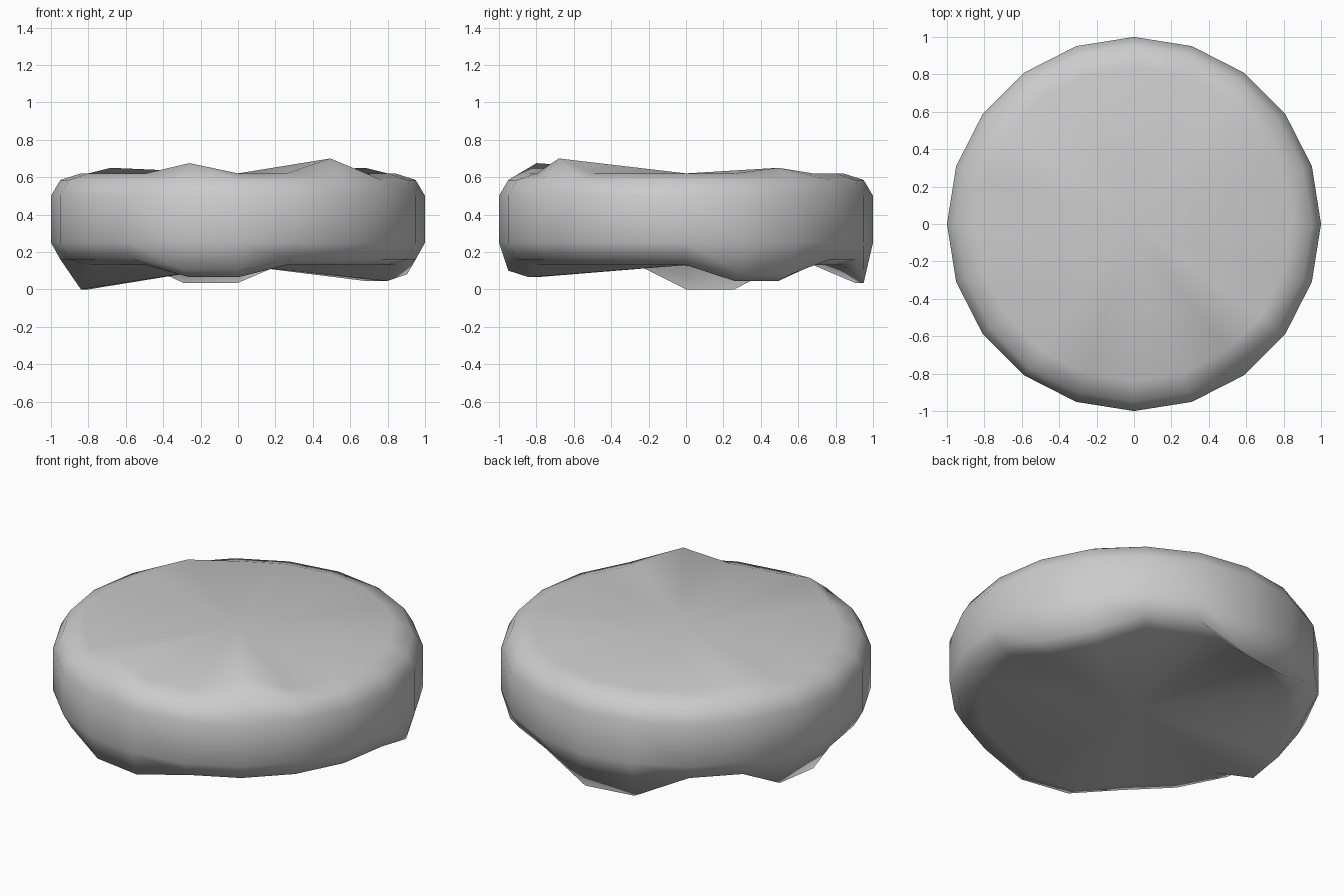
import bpy, bmesh
from math import cos, sin, radians

if "Cube" in bpy.data.objects:
    bpy.data.objects.remove(bpy.data.objects["Cube"])

SIDES = 20
STEP = 360 // SIDES

# rounded disc profile, bottom to top: (radius, height, {angle: dented height})
RINGS = [
    (0.84, 0.13, {18: 0.045, 36: 0.045, 162: 0.0, 180: 0.0, 252: 0.065, 270: 0.065}),
    (0.95, 0.16, {18: 0.08, 36: 0.08, 90: 0.035, 108: 0.035, 252: 0.10, 270: 0.10}),
    (1.0, 0.25, {}),
    (1.0, 0.50, {}),
    (0.95, 0.585, {}),
    (0.84, 0.62, {36: 0.65, 144: 0.65, 252: 0.675, 306: 0.70}),
]

bm = bmesh.new()


def ring(radius, height, bumps):
    return [bm.verts.new((radius * cos(radians(a)), radius * sin(radians(a)),
                          bumps.get(a, height)))
            for a in range(0, 360, STEP)]


rings = [ring(*r) for r in RINGS]

# side wall, split along a consistent diagonal
for low, high in zip(rings, rings[1:]):
    for i in range(SIDES):
        j = (i + 1) % SIDES
        bm.faces.new((low[i], low[j], high[i]))
        bm.faces.new((low[j], high[j], high[i]))

# fan caps
bottom = bm.verts.new((0, 0, 0.13))
top = bm.verts.new((0, 0, 0.62))
for i in range(SIDES):
    j = (i + 1) % SIDES
    bm.faces.new((bottom, rings[0][j], rings[0][i]))
    bm.faces.new((top, rings[-1][i], rings[-1][j]))

for f in bm.faces:
    f.smooth = True
bmesh.ops.recalc_face_normals(bm, faces=bm.faces)
mesh = bpy.data.meshes.new("worn_disc")
bm.to_mesh(mesh)
bm.free()
disc = bpy.data.objects.new("worn_disc", mesh)
bpy.context.collection.objects.link(disc)
